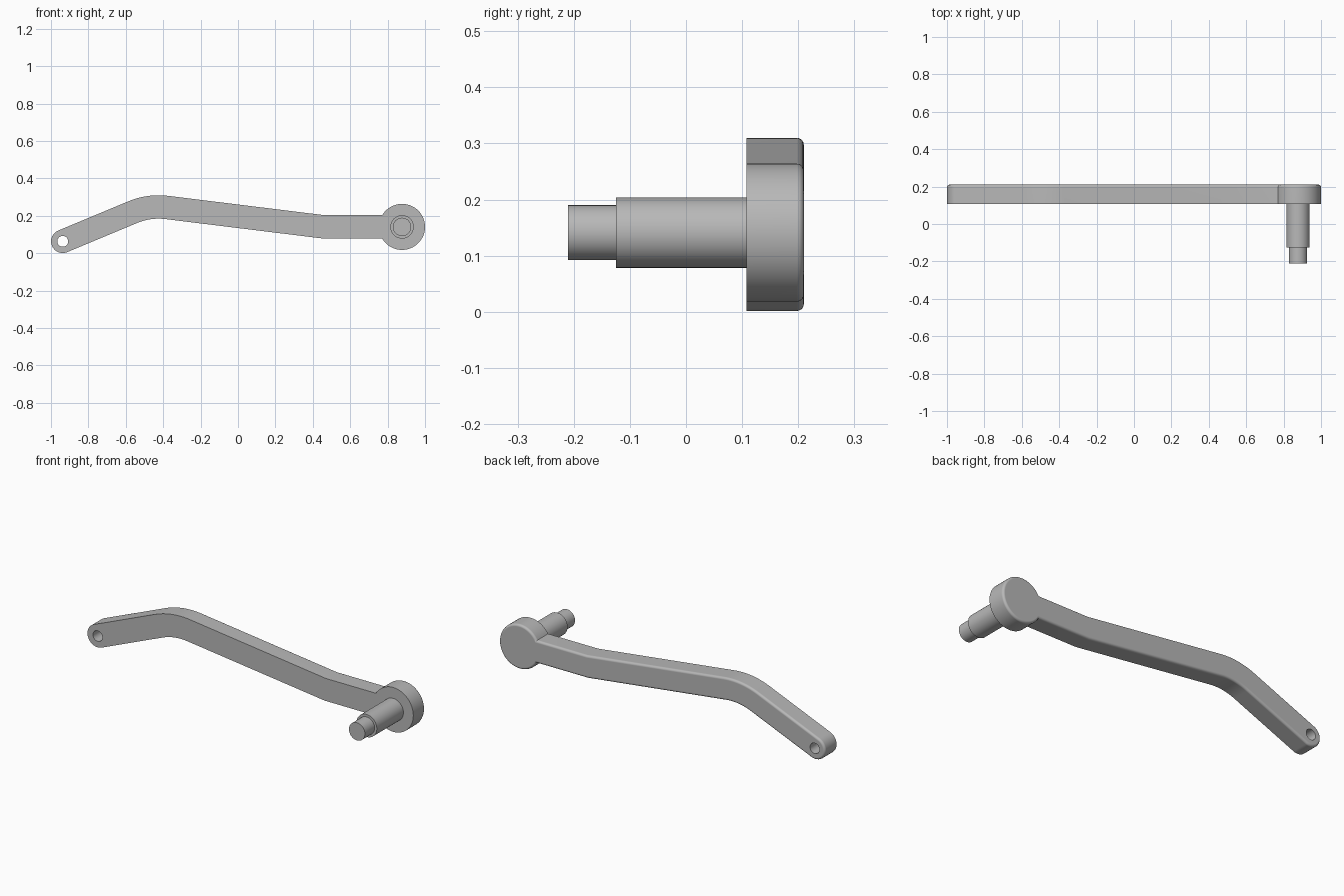
import bpy
import bmesh
from math import sin, cos, tan, pi, asin, atan2, radians
from mathutils import Vector

if "Cube" in bpy.data.objects:
    bpy.data.objects.remove(bpy.data.objects["Cube"])

GREY = (0.48, 0.48, 0.48, 1)
metal = bpy.data.materials.new("grey_metal")
metal.use_nodes = True
metal.diffuse_color = GREY
metal.node_tree.nodes["Principled BSDF"].inputs["Base Color"].default_value = GREY

FRONT, BACK = 0.108, 0.21
HALF = 0.0625            # half width of the arm
HUB_R = 0.123
ROUND = 0.0125           # rounding of the back rim
tip = Vector((-0.937, 0.064))
bend = Vector((-0.475, 0.2565))
kink = Vector((0.46, 0.141))
hub = Vector((0.877, 0.141))


def arc(center, radius, start, end, steps):
    return [center + radius * Vector((cos(a), sin(a)))
            for a in (start + (end - start) * i / steps for i in range(steps + 1))]


def smooth(obj):
    bpy.ops.object.select_all(action="DESELECT")
    obj.select_set(True)
    bpy.context.view_layer.objects.active = obj
    bpy.ops.object.shade_smooth_by_angle(angle=radians(35))


def cylinder(name, center, radius, y0, y1, sides=64):
    bpy.ops.mesh.primitive_cylinder_add(
        vertices=sides, radius=radius, depth=y1 - y0,
        location=(center.x, (y0 + y1) / 2, center.y), rotation=(pi / 2, 0, 0))
    obj = bpy.context.object
    obj.name = name
    obj.data.materials.append(metal)
    return obj


# Centre line of the arm, with a filleted bend
dir_in = (bend - tip).normalized()
dir_out = (kink - bend).normalized()
a_in, a_out = atan2(dir_in.y, dir_in.x), atan2(dir_out.y, dir_out.x)
fillet = 0.36
start = bend - dir_in * fillet * tan((a_in - a_out) / 2)
pivot = start + fillet * Vector((dir_in.y, -dir_in.x))
STEPS = 14
path = [(tip, a_in)]
for i, p in enumerate(arc(pivot, fillet, a_in + pi / 2, a_out + pi / 2, STEPS)):
    path.append((p, a_in + (a_out - a_in) * i / STEPS))
path.append((kink, a_out / 2))


def side(sign):
    return [p + sign * HALF * Vector((-sin(a), cos(a))) for p, a in path]


# Closed outline: lower edge, hub, upper edge, rounded tip
join = pi - asin(HALF / HUB_R)
outline = (side(-1) + arc(hub, HUB_R, -join, join, 72) + side(1)[::-1]
           + arc(tip, HALF, a_in + pi / 2, a_in + 1.5 * pi, 28)[1:-1])

# Arm and hub in one solid, rounded along the back rim only
bm = bmesh.new()
cap = bm.faces.new([bm.verts.new((p.x, FRONT, p.y)) for p in outline])
new = bmesh.ops.extrude_face_region(bm, geom=[cap], use_keep_orig=True)["geom"]
for v in new:
    if isinstance(v, bmesh.types.BMVert):
        v.co.y = BACK
bmesh.ops.recalc_face_normals(bm, faces=bm.faces)
rim = [e for e in bm.edges if all(v.co.y > BACK - 0.001 for v in e.verts)]
bmesh.ops.bevel(bm, geom=rim, offset=ROUND, segments=5, profile=0.5,
                affect="EDGES", clamp_overlap=False)
mesh = bpy.data.meshes.new("lever_arm")
bm.to_mesh(mesh)
bm.free()
mesh.materials.append(metal)
arm = bpy.data.objects.new("lever_arm", mesh)
bpy.context.collection.objects.link(arm)

# Hole through the tip
cutter = cylinder("hole_cutter", tip, 0.029, FRONT - 0.1, BACK + 0.1, 40)
cutter.hide_render = True
cut = arm.modifiers.new("tip_hole", "BOOLEAN")
cut.operation = "DIFFERENCE"
cut.solver = "EXACT"
cut.object = cutter
bpy.context.view_layer.objects.active = arm
bpy.ops.object.modifier_apply(modifier=cut.name)
bpy.data.objects.remove(cutter)
smooth(arm)
weighted = arm.modifiers.new("flat_faces", "WEIGHTED_NORMAL")
weighted.keep_sharp = True

# Stepped pin on the front of the hub
smooth(cylinder("pin_shaft", hub, HALF, -0.125, FRONT + 0.01))
smooth(cylinder("pin_end", hub, 0.049, -0.21, -0.115))
